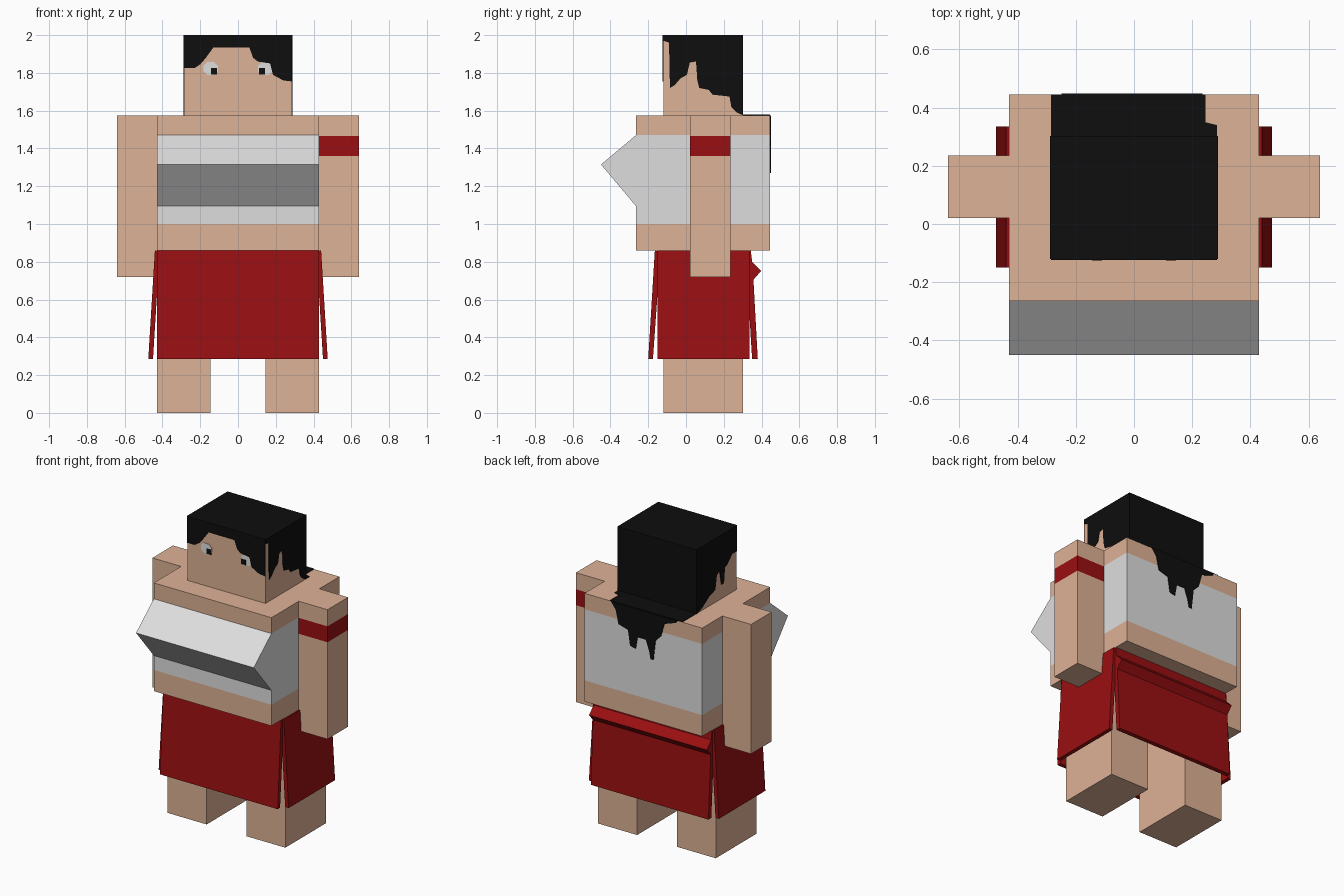
import bpy, bmesh
from mathutils import Vector

if "Cube" in bpy.data.objects:
    bpy.data.objects.remove(bpy.data.objects["Cube"])


def material(name, rgb):
    lin = [((c / 255 + 0.055) / 1.055) ** 2.4 if c > 10 else c / 255 / 12.92 for c in rgb]
    m = bpy.data.materials.new(name)
    m.diffuse_color = (*lin, 1)
    m.use_nodes = True
    m.node_tree.nodes["Principled BSDF"].inputs["Base Color"].default_value = m.diffuse_color
    return m


SKIN = material("skin", (222, 178, 150))
WHITE = material("white_cloth", (222, 222, 222))
RED = material("red_cloth", (154, 15, 17))
BLACK = material("black_hair", (14, 14, 14))


def prism(name, axis, pts, lo, hi, mats, cuts=(), rule=None):
    """Extrude a 2D outline along an axis; cut at heights and colour faces by rule."""
    def place(a, b, t):
        return {'x': (t, a, b), 'y': (a, t, b), 'z': (a, b, t)}[axis]
    bm = bmesh.new()
    rings = [[bm.verts.new(place(a, b, t)) for a, b in pts] for t in (lo, hi)]
    n = len(pts)
    for r in rings:
        bm.faces.new(r)
    for i in range(n):
        j = (i + 1) % n
        bm.faces.new((rings[0][i], rings[0][j], rings[1][j], rings[1][i]))
    bmesh.ops.recalc_face_normals(bm, faces=bm.faces)
    for z in cuts:
        bmesh.ops.bisect_plane(bm, geom=bm.verts[:] + bm.edges[:] + bm.faces[:],
                               plane_co=(0, 0, z), plane_no=(0, 0, 1), dist=1e-5)
    bm.normal_update()
    if rule:
        for f in bm.faces:
            f.material_index = int(rule(f.calc_center_bounds(), f.normal))
    me = bpy.data.meshes.new(name)
    bm.to_mesh(me)
    bm.free()
    for m in mats:
        me.materials.append(m)
    ob = bpy.data.objects.new(name, me)
    bpy.context.collection.objects.link(ob)
    return ob


def box(name, x, y, z, mats, cuts=(), rule=None):
    pts = [(x[0], y[0]), (x[1], y[0]), (x[1], y[1]), (x[0], y[1])]
    return prism(name, 'z', pts, z[0], z[1], mats, cuts, rule)


# Torso with wedge-shaped chest; white top wraps around between two heights
prism("torso", 'x',
      [(-.265, .86), (-.265, 1.0), (-.265, 1.095), (-.45, 1.315), (-.265, 1.47),
       (-.265, 1.575), (.445, 1.575), (.445, .86)],
      -.43, .43, [SKIN, WHITE], (1.0, 1.47), lambda c, n: 1.0 < c.z < 1.47)

# Head: hair covers the top and back faces
HX, HF, HB = .285, -.12, .303
box("head", (-HX, HX), (HF, HB), (1.575, 2.0), [SKIN, BLACK], (),
    lambda c, n: n.z > .5 or n.y > .5)

# Arms (red band on one) and legs
for s, side in ((-1, "left"), (1, "right")):
    banded = s > 0
    box(side + "_arm", sorted((s * .43, s * .64)), (.02, .235), (.72, 1.575), [SKIN, RED],
        (1.36, 1.465) if banded else (),
        (lambda c, n: 1.36 < c.z < 1.465) if banded else None)
    box(side + "_leg", sorted((s * .145, s * .43)), (HF, HB), (0, .86), [SKIN])
    # Flared side panel of the skirt
    prism(side + "_skirt_panel", 'y',
          [(s * .415, .855), (s * .44, .86), (s * .475, .285), (s * .45, .285)],
          -.15, .335, [RED])

# Front and back skirt panels, the back one with a folded ridge
prism("front_skirt_panel", 'x', [(-.135, .855), (-.165, .86), (-.2, .285), (-.175, .285)],
      -.43, .43, [RED])
prism("back_skirt_panel", 'x',
      [(.315, .855), (.343, .86), (.35, .80), (.398, .752), (.357, .705), (.38, .285), (.35, .285)],
      -.43, .43, [RED])

# Hair edges as thin plates on the front and sides of the head
T = .004
prism("hair_front", 'y',
      [(-HX, 2), (-HX, 1.825), (-.23, 1.825), (-.20, 1.845), (-.17, 1.88), (-.13, 1.935),
       (.06, 1.935), (.08, 1.88), (.105, 1.86), (.17, 1.85), (.185, 1.79), (.24, 1.76),
       (HX, 1.755), (HX, 2)], HF, HF - T, [BLACK])
prism("hair_right", 'x',
      [(HF, 2), (HF, 1.97), (-.09, 1.96), (-.085, 1.72), (-.06, 1.735), (-.03, 1.77),
       (.005, 1.79), (.02, 1.855), (.053, 1.86), (.06, 1.76), (.07, 1.72), (.12, 1.71),
       (.14, 1.685), (.23, 1.675), (.24, 1.62), (.27, 1.59), (HB, 1.575), (HB, 2)],
      HX, HX + T, [BLACK])
prism("hair_left", 'x',
      [(HF, 2), (HF, 1.83), (-.07, 1.83), (-.02, 1.78), (.005, 1.77), (.015, 1.67),
       (.04, 1.67), (.06, 1.77), (.09, 1.75), (.105, 1.66), (.17, 1.64), (.2, 1.62),
       (.25, 1.59), (HB, 1.575), (HB, 2)], -HX, -HX - T, [BLACK])

# Long hair lying over the shoulders and dripping down the back
prism("hair_shoulder", 'z',
      [(-HX, HB), (HX, HB), (HX, .34), (.245, .35), (.245, .445), (-HX, .445)],
      1.575, 1.575 + T, [BLACK])
prism("hair_back", 'y',
      [(.235, 1.575), (.20, 1.53), (.18, 1.44), (.11, 1.42), (.095, 1.32), (.055, 1.31),
       (.04, 1.39), (-.02, 1.39), (-.045, 1.32), (-.055, 1.27), (-.075, 1.27), (-.09, 1.40),
       (-.13, 1.44), (-.155, 1.53), (-.24, 1.56), (-.25, 1.575)],
      .445, .445 + T, [BLACK])

# Eyes: rounded white plates with small pupils
for s, side in ((-1, "left"), (1, "right")):
    prism(side + "_eye", 'y',
          [(s * .145 + a * .038, 1.823 + b * .034) for a, b in
           ((-1, -.45), (-.45, -1), (.45, -1), (1, -.45), (1, .45), (.45, 1), (-.45, 1), (-1, .45))],
          HF, HF - .003, [WHITE])
    prism(side + "_pupil", 'y',
          [(s * .127 + a * .017, 1.808 + b * .017) for a, b in ((-1, -1), (1, -1), (1, 1), (-1, 1))],
          HF, HF - .005, [BLACK])
